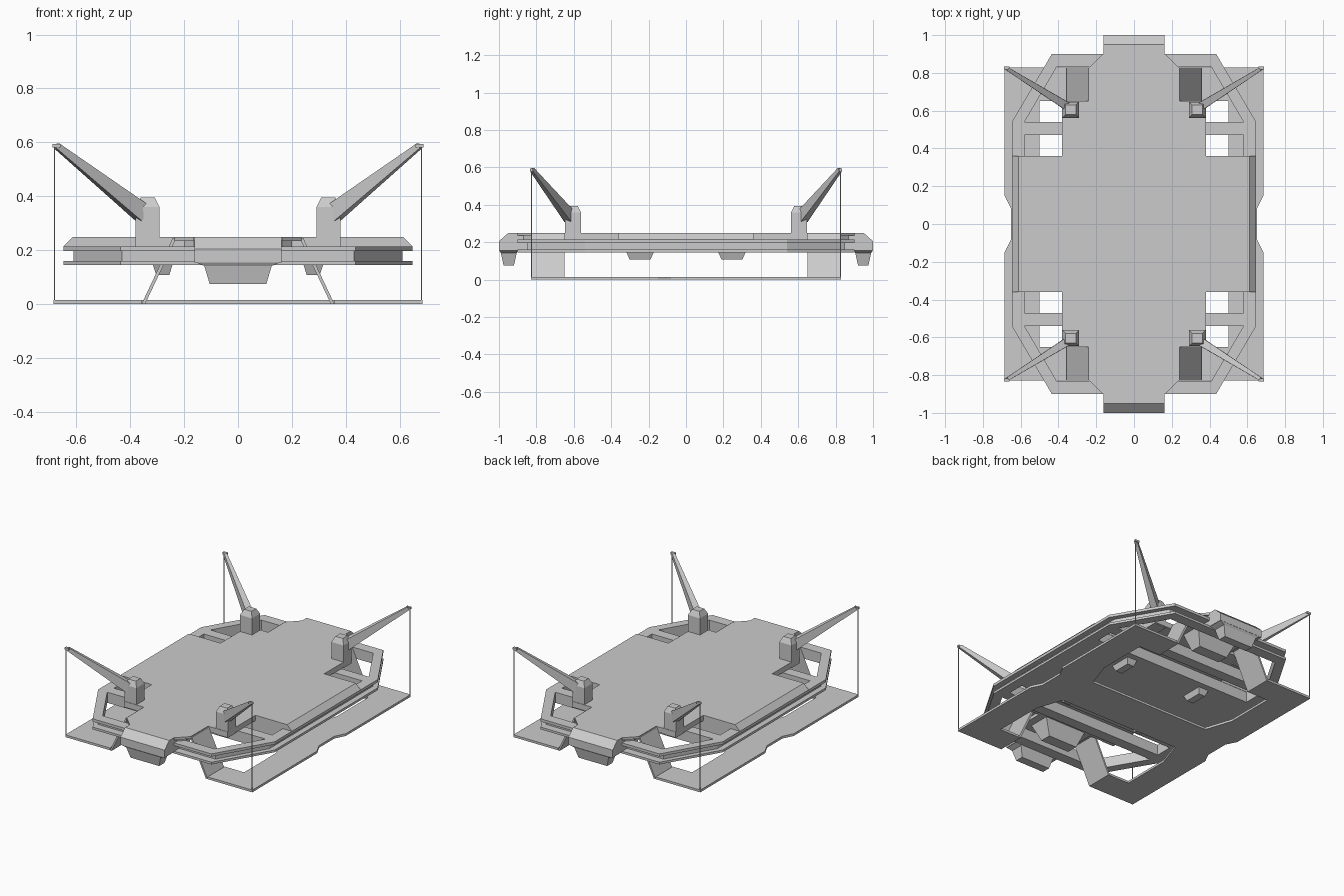
import bpy, bmesh
from mathutils import Vector

if "Cube" in bpy.data.objects:
    bpy.data.objects.remove(bpy.data.objects["Cube"])


def finish(name, bm, mirror=(False, False)):
    bmesh.ops.recalc_face_normals(bm, faces=bm.faces)
    me = bpy.data.meshes.new(name)
    bm.to_mesh(me)
    bm.free()
    ob = bpy.data.objects.new(name, me)
    bpy.context.collection.objects.link(ob)
    if any(mirror):
        m = ob.modifiers.new("Mirror", 'MIRROR')
        m.use_axis = (mirror[0], mirror[1], False)
        m.use_mirror_merge = False
    return ob


def loft(name, a, b, mirror=(False, False)):
    """Solid between two matching 3D loops."""
    bm = bmesh.new()
    va = [bm.verts.new(p) for p in a]
    vb = [bm.verts.new(p) for p in b]
    bm.faces.new(va)
    bm.faces.new(vb)
    n = len(a)
    for i in range(n):
        j = (i + 1) % n
        bm.faces.new((va[i], va[j], vb[j], vb[i]))
    return finish(name, bm, mirror)


def prism(name, pts, z0, z1, mirror=(False, False)):
    return loft(name, [(x, y, z0) for x, y in pts], [(x, y, z1) for x, y in pts], mirror)


def rect(x0, x1, y0, y1, z):
    return [(x0, y0, z), (x1, y0, z), (x1, y1, z), (x0, y1, z)]


def four_way(q):
    """Full outline from its +x +y quarter (ordered from side to end)."""
    return (q + [(-x, y) for x, y in reversed(q)]
            + [(-x, -y) for x, y in q] + [(x, -y) for x, y in reversed(q)])


def ring(name, outer, inner, z0, z1):
    bm = bmesh.new()
    loops = [[bm.verts.new((x, y, z)) for x, y in pts]
             for pts, z in ((outer, z0), (outer, z1), (inner, z1), (inner, z0))]
    n = len(outer)
    for k in range(4):
        a, b = loops[k], loops[(k + 1) % 4]
        for i in range(n):
            j = (i + 1) % n
            bm.faces.new((a[i], a[j], b[j], b[i]))
    return finish(name, bm)


XY = (True, True)

# Octagonal frame: three layers with a recessed middle
wide = four_way([(.647, .54), (.435, .90)])
slim = four_way([(.61, .54), (.43, .85)])
inner = four_way([(.58, .54), (.41, .83)])
ring("frame_lower", wide, inner, .145, .16)
ring("frame_middle", slim, inner, .16, .197)
ring("frame_upper", wide, inner, .197, .215)

# Deck: thick centre block under a thinner cross-shaped top
deck = four_way([(.59, .36), (.38, .36), (.38, .65), (.235, .65), (.235, .83), (.165, .90)])
prism("deck_top", deck, .235, .25)
prism("deck_under", four_way([(.59, .36), (.38, .36), (.38, .65), (.20, .65), (.20, .83), (.163, .87)]), .215, .236)
prism("deck_core", four_way([(.585, .358)]), .145, .22)

# Bevelled deck sides
loft("deck_side", rect(.58, .647, -.36, .36, .215), rect(.58, .612, -.36, .36, .25), (True, False))

# Cross beams spanning the frame
prism("frame_beam", [(-.59, .47), (.59, .47), (.59, .54), (-.59, .54)], .145, .215, (False, True))

# End bumpers with sloping nose
nose = [(.84, .155), (1.0, .155), (1.0, .205), (.95, .25), (.84, .25)]
loft("end_bumper", [(-.162, y, z) for y, z in nose], [(.162, y, z) for y, z in nose], (False, True))

# Hanging pads under the bumpers, behind them, and under the deck
loft("end_pad_collar", rect(-.16, .16, .90, 1.0, .157), rect(-.125, .125, .905, .99, .142), (False, True))
loft("end_pad", rect(-.125, .125, .905, .99, .142), rect(-.105, .105, .92, .975, .075), (False, True))
loft("inner_pad", rect(-.15, .15, .64, .78, .216), rect(-.105, .105, .665, .74, .11), (False, True))
loft("deck_pad", rect(.243, .316, .172, .318, .146), rect(.255, .303, .19, .302, .108), XY)

# Ground plate: two side strips with inward arms, joined by a crossbar
plate = four_way([(.65, .08), (.685, .15), (.685, .829), (.358, .829), (.358, .65),
                  (.50, .65), (.50, .32), (.44, .14)])
prism("ground_plate", plate, 0, .015)

# Slanted struts from ground plate to deck
loft("strut", rect(.345, .358, .65, .829, 0), rect(.229, .242, .65, .829, .245), XY)

# Corner posts with chamfered caps
loft("post", rect(.291, .38, .562, .647, .21), rect(.291, .38, .562, .647, .36), XY)
loft("post_cap", rect(.291, .38, .562, .647, .36), rect(.308, .362, .58, .63, .395), XY)

# Tapering arms reaching out to the corners
root, tip = Vector((.352, .622, .336)), Vector((.672, .822, .587))
axis = (tip - root).normalized()
side = axis.cross(Vector((0, 0, 1))).normalized()
up = side.cross(axis)


def section(c, w, h):
    return [c + side * (w * i) + up * (h * j) for i, j in ((-1, -1), (1, -1), (1, 1), (-1, 1))]


loft("arm", section(root, .022, .033), section(tip, .009, .011), XY)
loft("arm_tip", rect(.658, .687, .818, .834, .582), rect(.658, .687, .818, .834, .595), XY)

# Thin cables hanging from the arm tips
loft("cable", rect(.679, .683, .824, .828, .01), rect(.679, .683, .824, .828, .585), XY)
